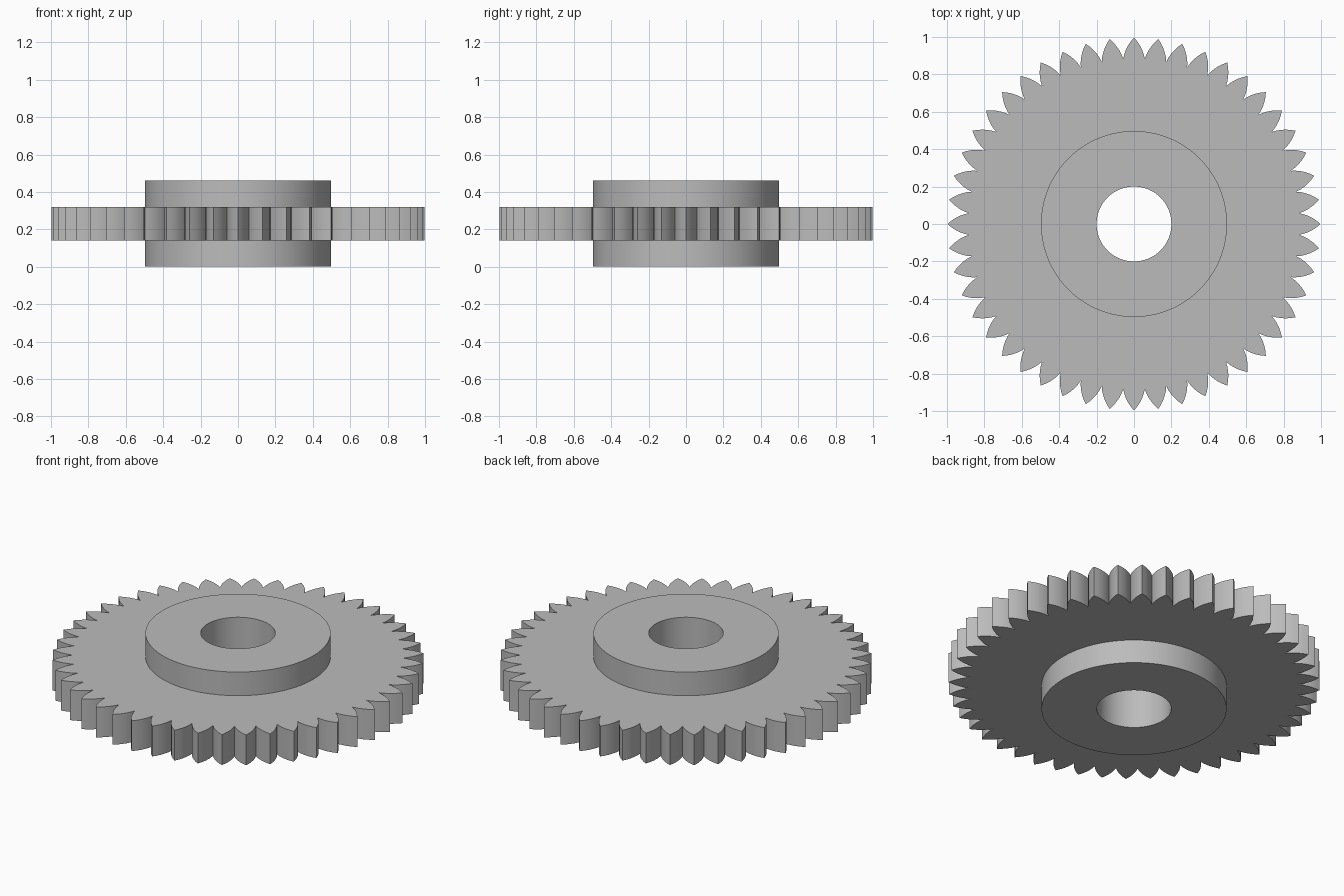
import bpy
import bmesh
import math

cube = bpy.data.objects.get("Cube")
if cube:
    bpy.data.objects.remove(cube, do_unlink=True)

TEETH = 48
STEPS = 5                      # segments along one tooth flank
BORE, HUB, ROOT, TIP = 0.2, 0.497, 0.885, 0.997
HEIGHT, RIM_LOW, RIM_HIGH = 0.46, 0.14, 0.32

steel = bpy.data.materials.new("grey steel")
steel.use_nodes = True
grey = (0.5, 0.5, 0.5, 1)
steel.diffuse_color = grey
steel.node_tree.nodes["Principled BSDF"].inputs["Base Color"].default_value = grey


def tooth_outline():
    """Pointed teeth with bulging flanks, as (radius, angle) pairs."""
    half = math.pi / TEETH
    width = ROOT * half
    # Control point that makes the flank bulge outward from its chord
    bulge = (width * 0.8, ROOT + (TIP - ROOT) * 0.55)
    flank = []
    for i in range(STEPS + 1):
        t = i / STEPS
        x = 2 * t * (1 - t) * bulge[0] + t * t * ROOT * math.sin(half)
        y = (1 - t) ** 2 * TIP + 2 * t * (1 - t) * bulge[1] + t * t * ROOT * math.cos(half)
        flank.append((math.hypot(x, y), math.atan2(x, y)))
    tooth = [(r, -a) for r, a in flank[:0:-1]] + flank[:-1]
    return [(r, a + 2 * half * n) for n in range(TEETH) for r, a in tooth]


teeth = tooth_outline()


def circle(radius):
    count = len(teeth)
    return [(radius, 2 * math.pi * i / count + teeth[0][1]) for i in range(count)]


# Cross-section from the bore, around the lower hub, rim and upper hub
section = [
    (circle(BORE), 0), (circle(HUB), 0), (circle(HUB), RIM_LOW),
    (teeth, RIM_LOW), (teeth, RIM_HIGH),
    (circle(HUB), RIM_HIGH), (circle(HUB), HEIGHT), (circle(BORE), HEIGHT),
]

# Bridge successive rings into one closed body
bm = bmesh.new()
rings = [[bm.verts.new((r * math.cos(a), r * math.sin(a), z)) for r, a in outline]
         for outline, z in section]
for k, ring in enumerate(rings):
    above = rings[(k + 1) % len(rings)]
    for i in range(len(ring)):
        j = (i + 1) % len(ring)
        bm.faces.new((ring[i], ring[j], above[j], above[i]))
bmesh.ops.recalc_face_normals(bm, faces=bm.faces)

mesh = bpy.data.meshes.new("spur_gear")
bm.to_mesh(mesh)
bm.free()
mesh.materials.append(steel)
gear = bpy.data.objects.new("spur_gear", mesh)
bpy.context.collection.objects.link(gear)

bpy.context.view_layer.objects.active = gear
gear.select_set(True)
bpy.ops.object.shade_smooth_by_angle(angle=math.radians(25))
